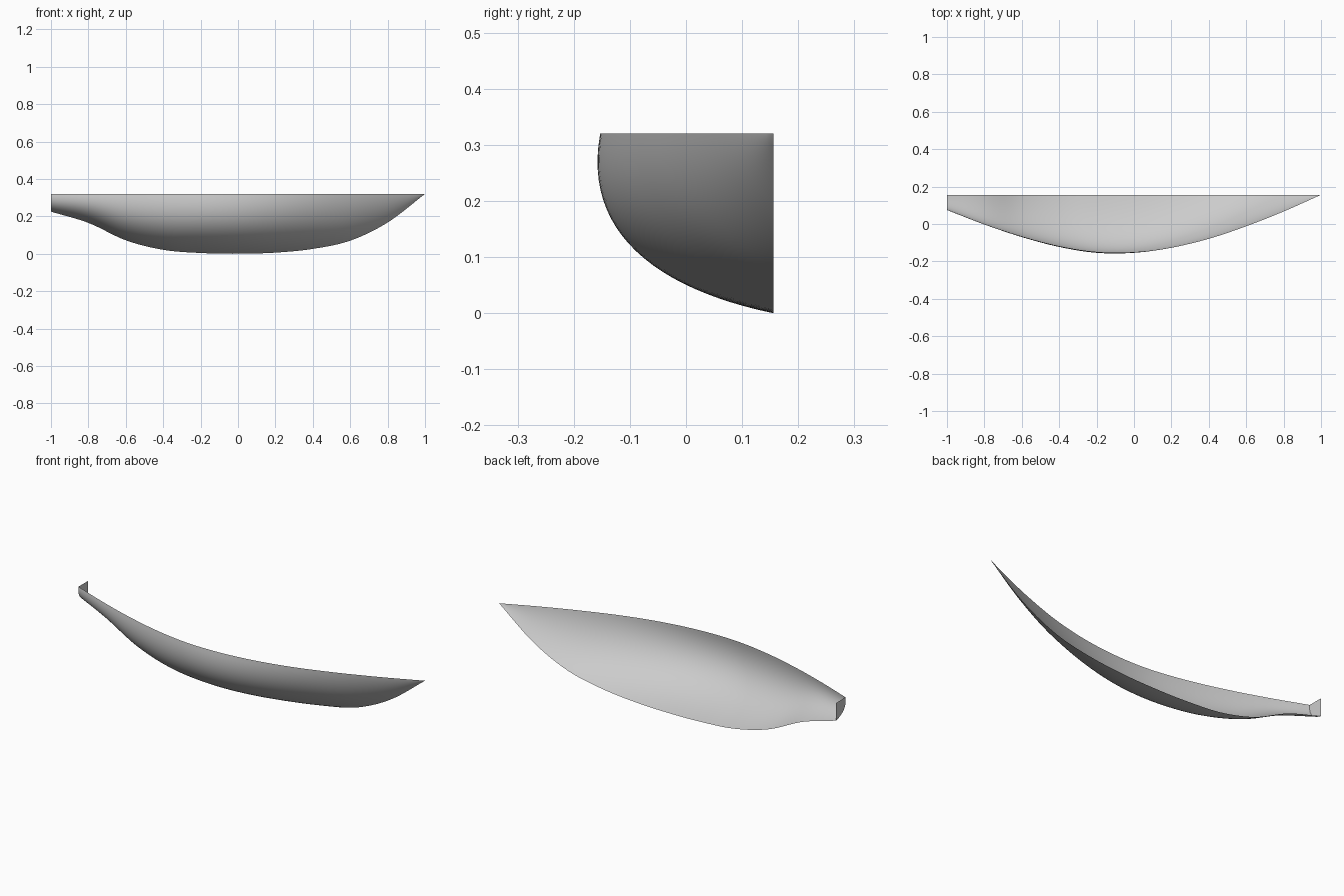
import bpy
import bmesh

cube = bpy.data.objects.get("Cube")
if cube:
    bpy.data.objects.remove(cube, do_unlink=True)

SHEER_Z, CENTRE_Y = 0.32, 0.156
LENGTH_STEPS, GIRTH_STEPS = 64, 24

# Eleven evenly spaced stations from stern to bow
KEEL = [0.225, 0.165, 0.072, 0.021, 0.004, 0.0, 0.006, 0.026, 0.07, 0.167, 0.32]
BEAM = [0.08, 0.156, 0.222, 0.274, 0.305, 0.306, 0.282, 0.235, 0.168, 0.089, 0.0]
# Section fullness: 1 is a round bilge, 0 is a flared V
FULL = [1.0, 1.0, 1.0, 1.0, 1.0, 0.95, 0.8, 0.6, 0.4, 0.2, 0.1]


def spline(values, t):
    """Smooth curve through evenly spaced values, t from 0 to 1."""
    ext = [2 * values[0] - values[1]] + values + [2 * values[-1] - values[-2]]
    pos = t * (len(values) - 1)
    i = min(int(pos), len(values) - 2)
    f = pos - i
    a, b, c, d = ext[i:i + 4]
    return b + 0.5 * f * (c - a + f * (2*a - 5*b + 4*c - d + f * (3*(b - c) + d - a)))


def bezier(p1, p2, s):
    return 3 * s * (1 - s)**2 * p1 + 3 * s * s * (1 - s) * p2 + s**3


def section(t):
    """Points of one half section, from keel to sheer."""
    keel, beam, full = (spline(v, t) for v in (KEEL, BEAM, FULL))
    points = []
    for j in range(GIRTH_STEPS + 1):
        s = j / GIRTH_STEPS
        out = bezier(0.38 + 0.3 * full, 0.8 + 0.31 * full, s)
        up = bezier(0.24 - 0.11 * full, 0.58 - 0.13 * full, s)
        points.append((2 * t - 1, CENTRE_Y - beam * out, keel + (SHEER_Z - keel) * up))
    return points


def make_object(name, bm, material):
    mesh = bpy.data.meshes.new(name)
    bm.to_mesh(mesh)
    bm.free()
    mesh.materials.append(material)
    obj = bpy.data.objects.new(name, mesh)
    bpy.context.collection.objects.link(obj)
    return obj


grey = bpy.data.materials.new("hull grey")
grey.use_nodes = True
colour = (0.6, 0.6, 0.6, 1)
grey.diffuse_color = colour
grey.node_tree.nodes["Principled BSDF"].inputs["Base Color"].default_value = colour

# Half hull skin, lofted through the sections
bm = bmesh.new()
rows = [[bm.verts.new(p) for p in section(i / LENGTH_STEPS)]
        for i in range(LENGTH_STEPS + 1)]
for a, b in zip(rows, rows[1:]):
    for j in range(GIRTH_STEPS):
        bm.faces.new((a[j], a[j + 1], b[j + 1], b[j])).smooth = True
bmesh.ops.remove_doubles(bm, verts=bm.verts, dist=1e-5)
bmesh.ops.dissolve_degenerate(bm, edges=bm.edges, dist=1e-6)
# Outside of the skin faces the front
for face in bm.faces:
    face.normal_update()
if sum(f.normal.y * f.calc_area() for f in bm.faces) > 0:
    bmesh.ops.reverse_faces(bm, faces=bm.faces)
make_object("half_hull", bm, grey)

# Flat transom closing the stern
bm = bmesh.new()
outline = section(0) + [(-1, CENTRE_Y, SHEER_Z)]
face = bm.faces.new([bm.verts.new(p) for p in outline])
face.normal_update()
if face.normal.x > 0:
    face.normal_flip()
make_object("transom", bm, grey)
